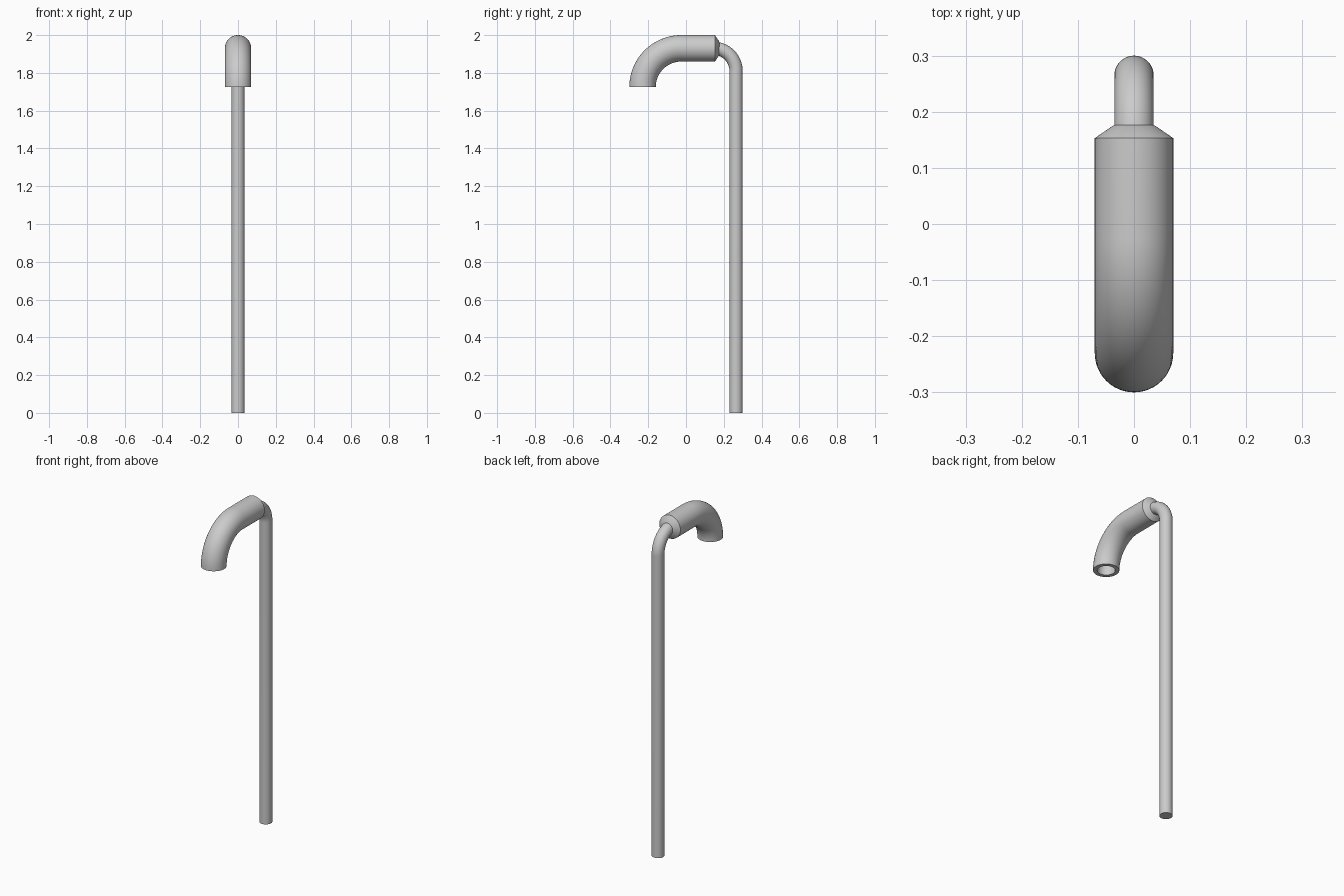
import bpy, bmesh, math
from mathutils import Vector

if "Cube" in bpy.data.objects:
    bpy.data.objects.remove(bpy.data.objects["Cube"])

SIDES = 48
STEPS = 28

grey = bpy.data.materials.new("plain_grey")
grey.diffuse_color = (0.6, 0.6, 0.6, 1)
grey.use_nodes = True
grey.node_tree.nodes["Principled BSDF"].inputs["Base Color"].default_value = grey.diffuse_color


def sweep(name, stations):
    """Skin round sections (y, z, heading, radius) lying in the x = 0 plane."""
    bm = bmesh.new()
    rings = []
    for y, z, a, r in stations:
        side = Vector((1, 0, 0))
        up = Vector((0, -math.sin(a), math.cos(a)))
        ring = []
        for i in range(SIDES):
            t = 2 * math.pi * i / SIDES
            ring.append(bm.verts.new(Vector((0, y, z)) + r * (math.cos(t) * side + math.sin(t) * up)))
        rings.append(ring)
    for p, q in zip(rings, rings[1:]):
        for i in range(SIDES):
            j = (i + 1) % SIDES
            bm.faces.new((p[i], p[j], q[j], q[i]))
    bm.faces.new(rings[0])
    bm.faces.new(rings[-1])
    bmesh.ops.recalc_face_normals(bm, faces=bm.faces)
    mesh = bpy.data.meshes.new(name)
    bm.to_mesh(mesh)
    bm.free()
    mesh.materials.append(grey)
    obj = bpy.data.objects.new(name, mesh)
    bpy.context.collection.objects.link(obj)
    bpy.ops.object.select_all(action='DESELECT')
    obj.select_set(True)
    bpy.context.view_layer.objects.active = obj
    bpy.ops.object.shade_smooth_by_angle(angle=math.radians(30))
    return obj


quarter = [math.pi / 2 * i / STEPS for i in range(STEPS + 1)]


def spout_arc(p, r):
    return (-0.025 - 0.205 * math.cos(p), 1.725 + 0.205 * math.sin(p), math.pi / 2 - p, r)


# Curved spout: hollow bore, rim, outer wall, straight sleeve and tapered collar
sweep("spout",
      [spout_arc(p, 0.048) for p in reversed(quarter)]
      + [spout_arc(p, 0.07) for p in quarter]
      + [(0.153, 1.93, 0, 0.07), (0.175, 1.93, 0, 0.038), (0.177, 1.93, 0, 0.03)])

# Thin upright pole that bends forward into the collar
sweep("pole",
      [(0.265, 0, math.pi / 2, 0.035)]
      + [(0.145 + 0.12 * math.cos(p), 1.81 + 0.12 * math.sin(p), math.pi / 2 + p, 0.035) for p in quarter])
